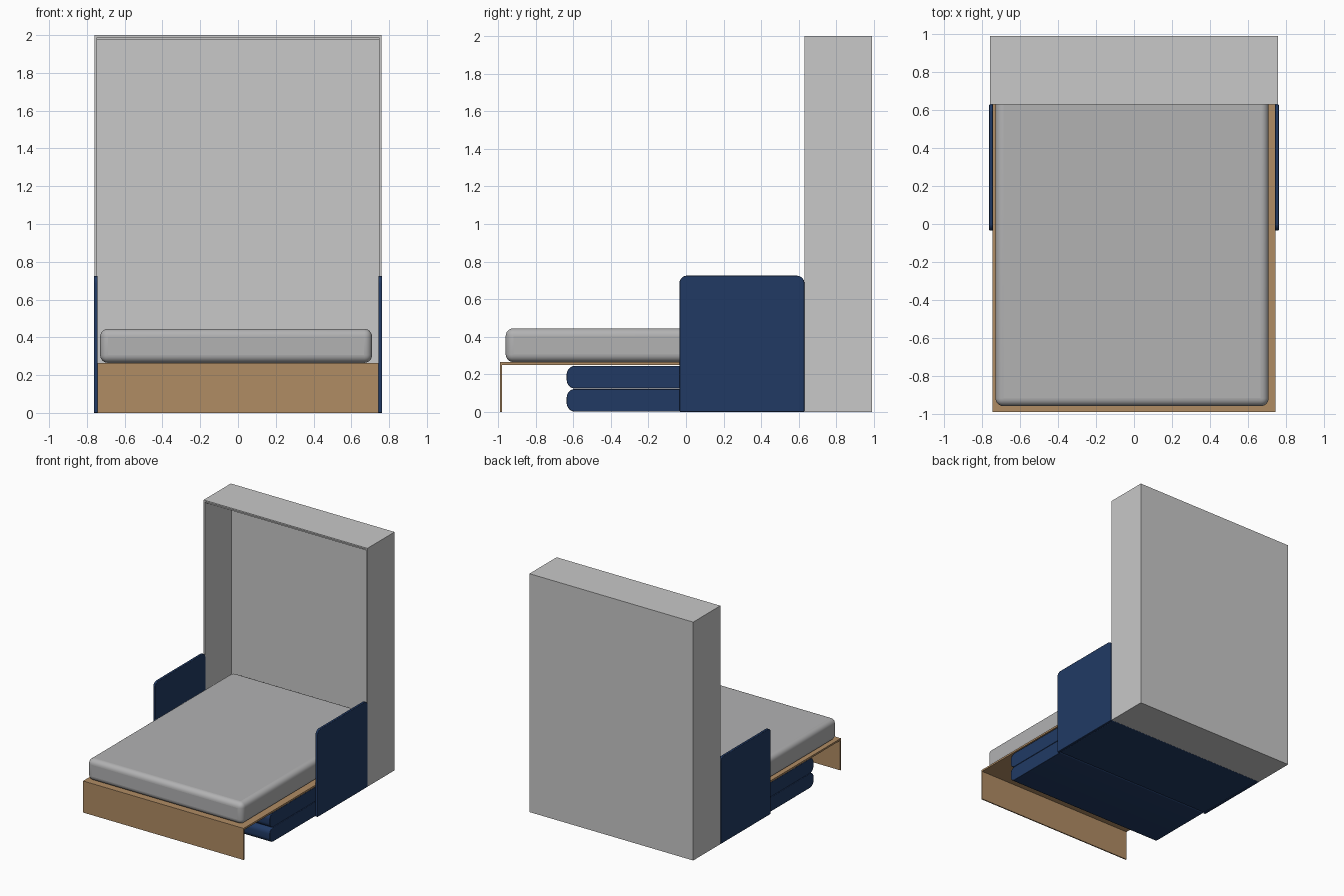
import bpy, bmesh, math

if "Cube" in bpy.data.objects:
    bpy.data.objects.remove(bpy.data.objects["Cube"])


def material(name, rgb):
    m = bpy.data.materials.new(name)
    m.diffuse_color = (*rgb, 1)
    m.use_nodes = True
    m.node_tree.nodes["Principled BSDF"].inputs["Base Color"].default_value = m.diffuse_color
    return m


CABINET = material("light grey", (0.58, 0.58, 0.58))
FABRIC = material("mattress grey", (0.445, 0.445, 0.45))
WOOD = material("oak brown", (0.434, 0.262, 0.127))
NAVY = material("navy blue", (0.015, 0.042, 0.127))


def finish(name, bm, mat, bevel=0, segments=3):
    bmesh.ops.recalc_face_normals(bm, faces=bm.faces)
    me = bpy.data.meshes.new(name)
    bm.to_mesh(me)
    bm.free()
    me.materials.append(mat)
    ob = bpy.data.objects.new(name, me)
    bpy.context.collection.objects.link(ob)
    if bevel:
        mod = ob.modifiers.new("rounding", "BEVEL")
        mod.width, mod.segments = bevel, segments
        mod.limit_method, mod.angle_limit = "ANGLE", math.radians(40)
        bpy.context.view_layer.objects.active = ob
        ob.select_set(True)
        bpy.ops.object.shade_smooth_by_angle(angle=math.radians(35))
        ob.select_set(False)
    return ob


def box(name, x, y, z, mat, bevel=0, segments=3):
    bm = bmesh.new()
    bmesh.ops.create_cube(bm, size=1)
    for v in bm.verts:
        v.co = [(r[0] + r[1]) / 2 + c * (r[1] - r[0]) for r, c in zip((x, y, z), v.co)]
    return finish(name, bm, mat, bevel, segments)


def side_profile(name, x, y, z, radii, mat, bevel):
    """Rounded rectangle in the side plane, extruded along x.
    radii: back top, front top, front bottom, back bottom."""
    bm = bmesh.new()
    corners = [(y[1], z[1], -1, -1), (y[0], z[1], 1, -1), (y[0], z[0], 1, 1), (y[1], z[0], -1, 1)]
    pts = []
    for i, ((cy, cz, sy, sz), r) in enumerate(zip(corners, radii)):
        for k in range(9):
            a = math.radians(90 * i + 90 * k / 8)
            pts.append((x[0], cy + sy * r + r * math.cos(a), cz + sz * r + r * math.sin(a)))
    face = bm.faces.new([bm.verts.new(p) for p in pts])
    ext = bmesh.ops.extrude_face_region(bm, geom=[face])
    for v in ext["geom"]:
        if isinstance(v, bmesh.types.BMVert):
            v.co.x = x[1]
    return finish(name, bm, mat, bevel, 2)


# Open-fronted wall cabinet
T = 0.014
for s, side in ((-1, "left"), (1, "right")):
    box(f"cabinet_{side}_wall", sorted((s * 0.76, s * (0.76 - T))), (0.63, 0.99), (0, 2), CABINET)
inner = (-0.76 + T, 0.76 - T)
box("cabinet_back", inner, (0.978, 0.99), (0, 2), CABINET)
box("cabinet_top", inner, (0.63, 0.978), (1.988, 2), CABINET)
box("cabinet_top_rail", inner, (0.64, 0.978), (1.974, 1.988), CABINET)
box("cabinet_floor", inner, (0.63, 0.978), (0, 0.014), CABINET)

# Fold-down bed panel, its front leg board and the mattress
box("bed_panel", (-0.745, 0.745), (-0.99, 0.97), (0.25, 0.265), WOOD)
box("front_leg_board", (-0.745, 0.745), (-0.99, -0.98), (0, 0.25), WOOD)
box("mattress", (-0.73, 0.71), (-0.96, 0.965), (0.265, 0.445), FABRIC, 0.042, 6)

# Sofa arms
for s, side in ((-1, "left"), (1, "right")):
    side_profile(f"sofa_{side}_arm", sorted((s * 0.743, s * 0.763)), (-0.035, 0.63),
                 (0, 0.725), (0.04, 0.04, 0.004, 0.004), NAVY, 0.003)

# Sofa base between the arms and two stacked seat cushions in front
box("sofa_base", (-0.743, 0.743), (-0.022, 0.628), (0.001, 0.24), NAVY, 0.006)
for z, name in ((0.001, "lower_cushion"), (0.124, "upper_cushion")):
    side_profile(name, (-0.74, 0.74), (-0.635, -0.025), (z, z + 0.121),
                 (0.012, 0.045, 0.045, 0.012), NAVY, 0.003)
